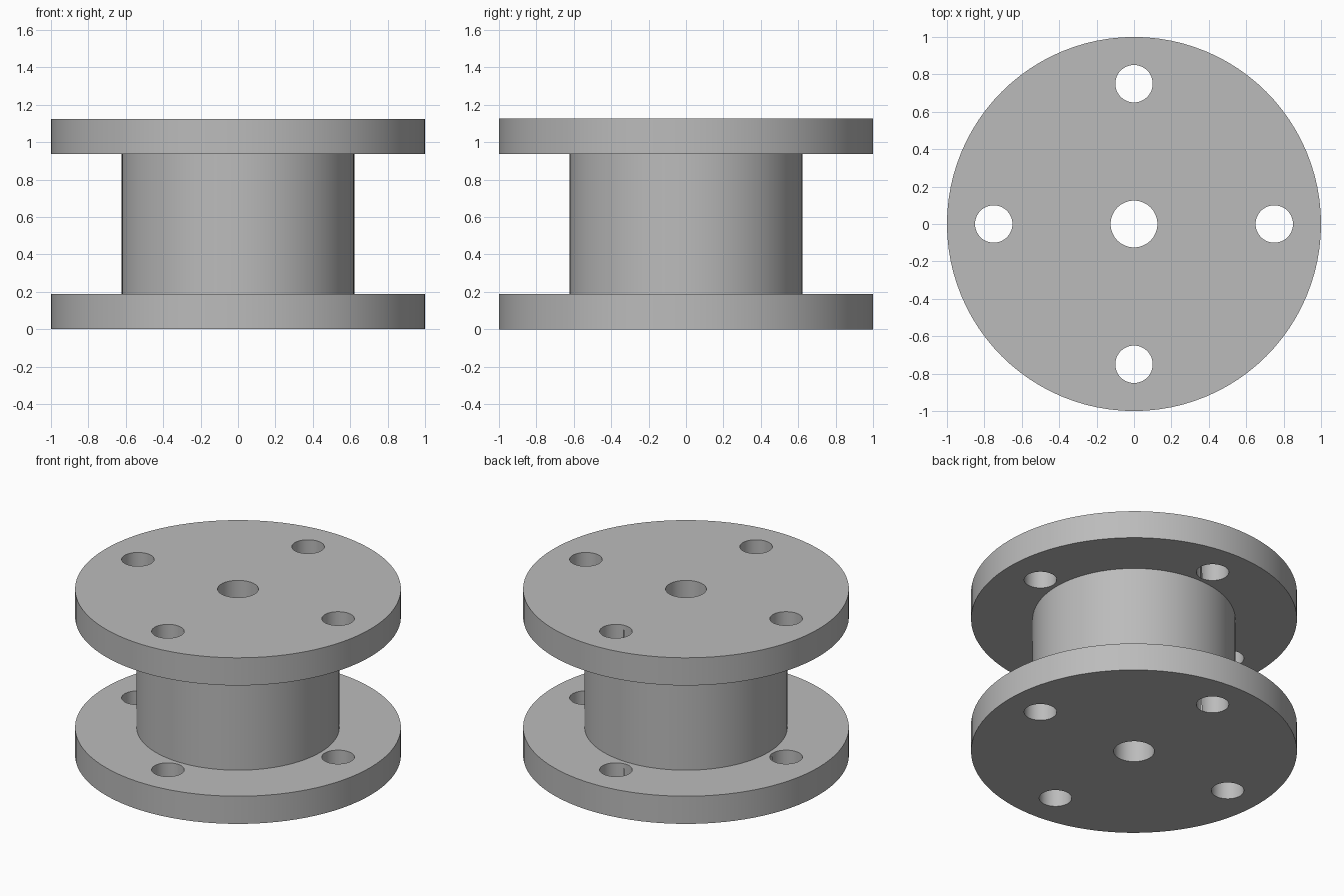
import bpy
import bmesh
from math import cos, sin, pi, radians

FLANGE_R, HUB_R, BORE_R = 1.0, 0.622, 0.125
BOLT_R, BOLT_CIRCLE = 0.1, 0.75
HEIGHT, FLANGE_T = 1.125, 0.1875
SEGMENTS = 96

cube = bpy.data.objects.get("Cube")
if cube:
    bpy.data.objects.remove(cube, do_unlink=True)

# Plain grey material
grey = bpy.data.materials.new("plain_grey")
grey.use_nodes = True
colour = (0.5, 0.5, 0.5, 1.0)
grey.diffuse_color = colour
grey.node_tree.nodes["Principled BSDF"].inputs["Base Color"].default_value = colour


def lathe(name, profile):
    """Revolve a closed (radius, z) profile about the z axis."""
    bm = bmesh.new()
    rings = []
    for i in range(SEGMENTS):
        a = 2 * pi * i / SEGMENTS
        rings.append([bm.verts.new((r * cos(a), r * sin(a), z)) for r, z in profile])
    n = len(profile)
    for i, ring in enumerate(rings):
        after = rings[(i + 1) % SEGMENTS]
        for j in range(n):
            k = (j + 1) % n
            bm.faces.new((ring[j], after[j], after[k], ring[k]))
    bmesh.ops.recalc_face_normals(bm, faces=bm.faces)
    mesh = bpy.data.meshes.new(name)
    bm.to_mesh(mesh)
    bm.free()
    obj = bpy.data.objects.new(name, mesh)
    bpy.context.collection.objects.link(obj)
    mesh.materials.append(grey)
    return obj


# Flanged spool: two discs, a narrower hub and a bore down the middle
low, high = FLANGE_T, HEIGHT - FLANGE_T
spool = lathe("flanged_spool", [
    (BORE_R, 0), (FLANGE_R, 0), (FLANGE_R, low), (HUB_R, low),
    (HUB_R, high), (FLANGE_R, high), (FLANGE_R, HEIGHT), (BORE_R, HEIGHT)])

# Four bolt holes through both flanges
cutters = []
for i in range(4):
    a = i * pi / 2
    bpy.ops.mesh.primitive_cylinder_add(
        vertices=48, radius=BOLT_R, depth=HEIGHT + 0.4,
        location=(BOLT_CIRCLE * cos(a), BOLT_CIRCLE * sin(a), HEIGHT / 2))
    cutter = bpy.context.object
    cutter.name = f"bolt_hole_cutter_{i + 1}"
    cutter.hide_render = True
    cutter.data.materials.append(grey)
    cutters.append(cutter)
    mod = spool.modifiers.new(f"bolt_hole_{i + 1}", "BOOLEAN")
    mod.operation = "DIFFERENCE"
    mod.solver = "EXACT"
    mod.object = cutter

bpy.ops.object.select_all(action="DESELECT")
spool.select_set(True)
bpy.context.view_layer.objects.active = spool
for mod in list(spool.modifiers):
    bpy.ops.object.modifier_apply(modifier=mod.name)
for cutter in cutters:
    bpy.data.objects.remove(cutter, do_unlink=True)

# Smooth round walls, crisp rims
bpy.ops.object.shade_smooth_by_angle(angle=radians(30))
